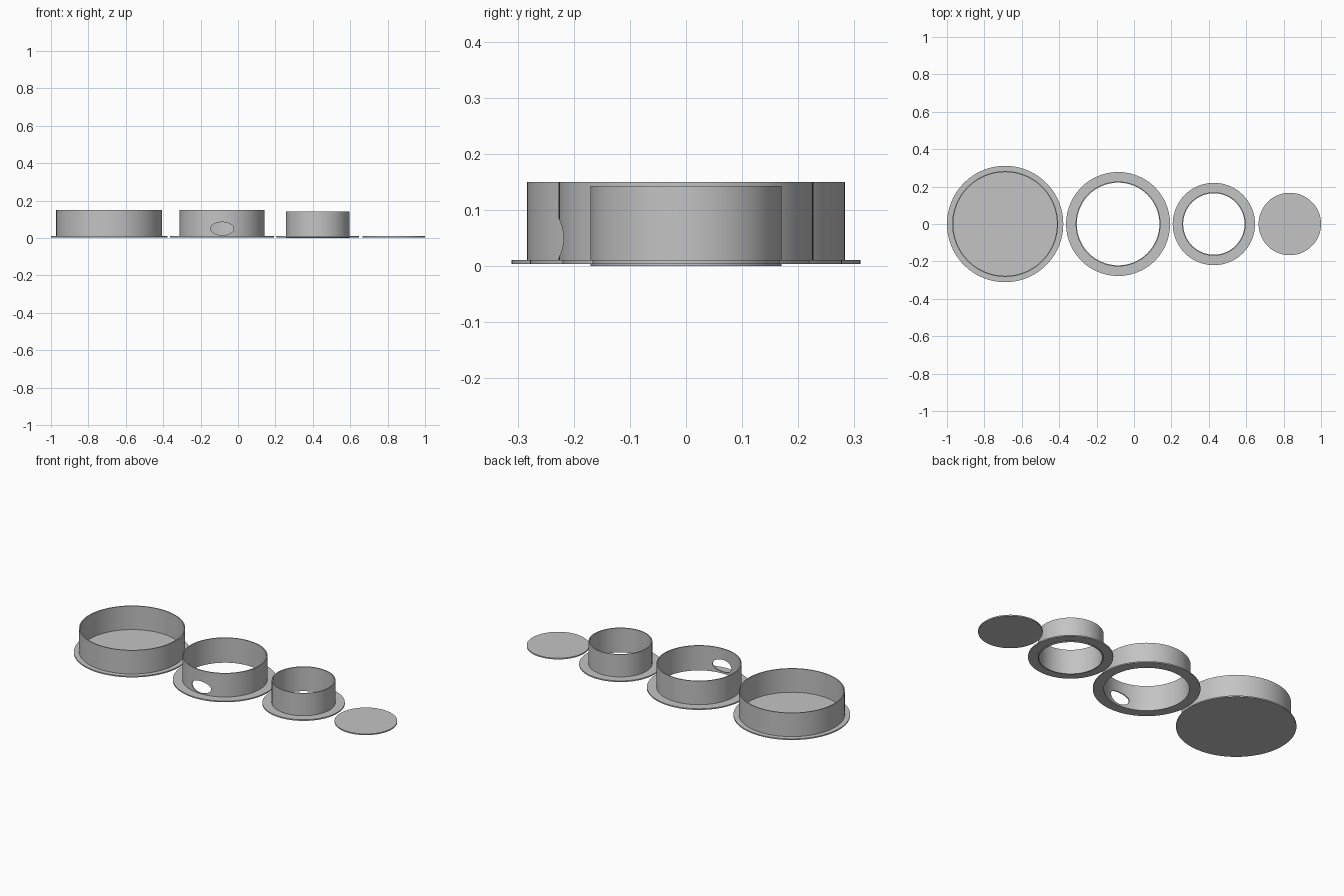
import bpy, bmesh, math

if "Cube" in bpy.data.objects:
    bpy.data.objects.remove(bpy.data.objects["Cube"])

SEGMENTS = 96
PLATE_LOW, PLATE_TOP = 0.004, 0.011   # flange thickness
WALL = 0.006

grey = bpy.data.materials.new("plain grey")
grey.use_nodes = True
grey.diffuse_color = (0.55, 0.55, 0.55, 1)
grey.node_tree.nodes["Principled BSDF"].inputs["Base Color"].default_value = grey.diffuse_color


def lathe(name, x, profile, closed):
    """Revolve a radius/height profile around a vertical axis at x."""
    bm = bmesh.new()
    verts = [bm.verts.new((r, 0, z)) for r, z in profile]
    pairs = list(zip(verts, verts[1:]))
    if closed:
        pairs.append((verts[-1], verts[0]))
    edges = [bm.edges.new(p) for p in pairs]
    bmesh.ops.spin(bm, geom=verts + edges, cent=(0, 0, 0), axis=(0, 0, 1),
                   angle=math.tau, steps=SEGMENTS)
    bmesh.ops.remove_doubles(bm, verts=bm.verts, dist=0.0001)
    bmesh.ops.recalc_face_normals(bm, faces=bm.faces)
    mesh = bpy.data.meshes.new(name)
    bm.to_mesh(mesh)
    bm.free()
    mesh.materials.append(grey)
    obj = bpy.data.objects.new(name, mesh)
    obj.location.x = x
    bpy.context.collection.objects.link(obj)
    return obj


def select(obj):
    bpy.ops.object.select_all(action='DESELECT')
    obj.select_set(True)
    bpy.context.view_layer.objects.active = obj


def flanged_ring(name, x, radius, flange, foot, top):
    inner = radius - WALL
    profile = [(inner, foot), (radius, foot)]
    if foot < PLATE_LOW:
        profile.append((radius, PLATE_LOW))
    profile += [(flange, PLATE_LOW), (flange, PLATE_TOP), (radius, PLATE_TOP),
                (radius, top), (inner, top)]
    return lathe(name, x, profile, True)


# Large closed tray with a floor
tray_radius, tray_flange, tray_top = 0.283, 0.311, 0.15
tray = lathe("large_tray", -0.689, [
    (0, PLATE_LOW), (tray_flange, PLATE_LOW), (tray_flange, PLATE_TOP),
    (tray_radius, PLATE_TOP), (tray_radius, tray_top),
    (tray_radius - WALL, tray_top), (tray_radius - WALL, PLATE_TOP),
    (0, PLATE_TOP)], False)

# Open rings
middle = flanged_ring("middle_ring", -0.085, 0.227, 0.278, PLATE_LOW, 0.15)
small = flanged_ring("small_ring", 0.427, 0.17, 0.22, 0, 0.143)

# Flat disc
disc = lathe("flat_disc", 0.833, [
    (0, PLATE_LOW), (0.167, PLATE_LOW), (0.167, PLATE_TOP), (0, PLATE_TOP)], False)

# Oval opening through the front wall of the middle ring
bpy.ops.mesh.primitive_cylinder_add(vertices=48, radius=1, depth=0.2,
                                    location=(-0.085, -0.22, 0.05),
                                    rotation=(math.pi / 2, 0, 0))
cutter = bpy.context.object
cutter.name = "opening_cutter"
cutter.scale = (0.062, 0.035, 1)
cutter.hide_render = True
cut = middle.modifiers.new("opening", 'BOOLEAN')
cut.operation = 'DIFFERENCE'
cut.solver = 'EXACT'
cut.object = cutter
select(middle)
bpy.ops.object.modifier_apply(modifier=cut.name)
bpy.data.objects.remove(cutter)

# Smooth curved walls, sharp rims
for part in (tray, middle, small, disc):
    select(part)
    bpy.ops.object.shade_smooth_by_angle(angle=math.radians(30))
